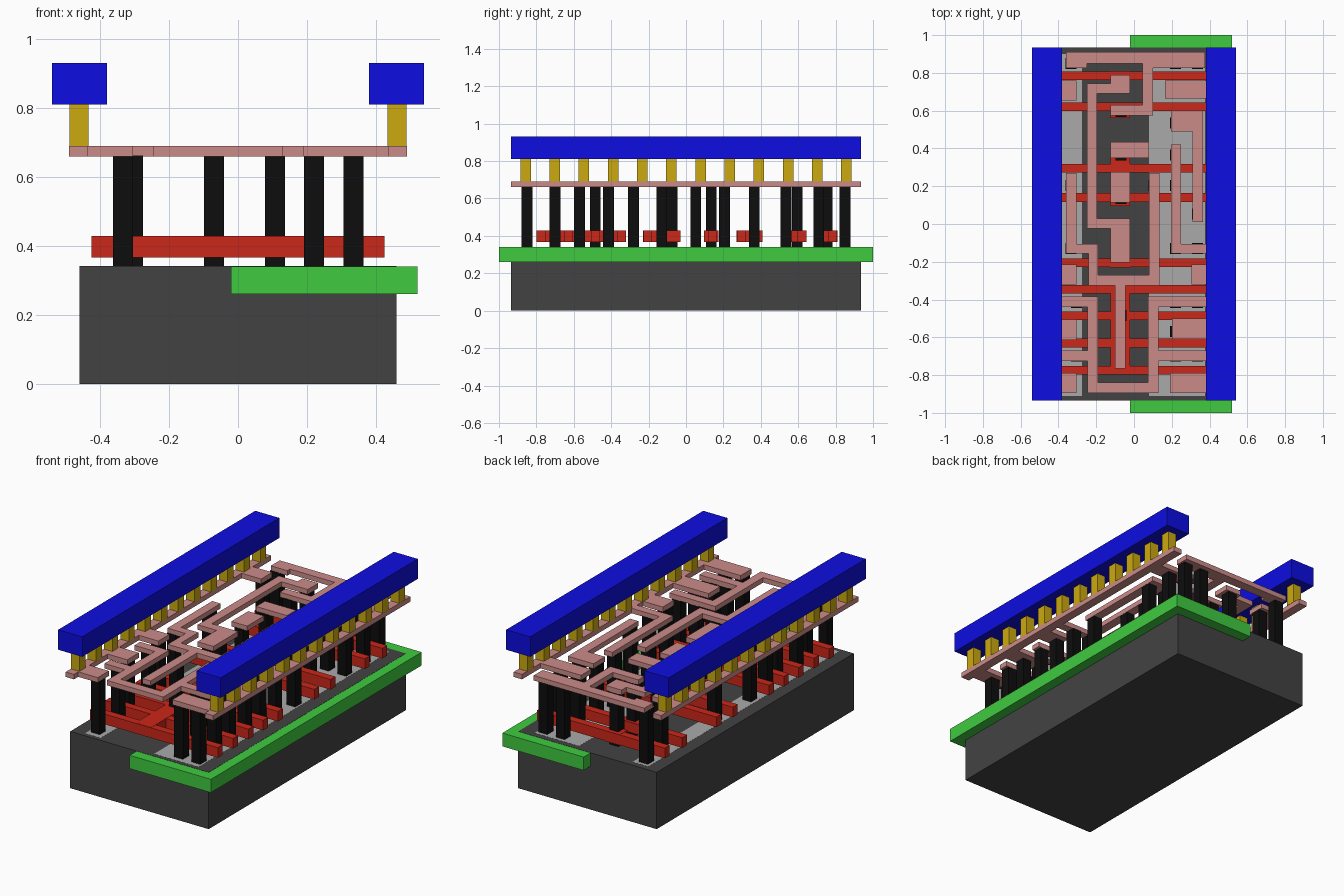
import bpy, bmesh
from mathutils import Matrix, Vector


def boxes(name, items, color):
    """One object made of boxes given as (x0, x1, y0, y1, z0, z1)."""
    bm = bmesh.new()
    for x0, x1, y0, y1, z0, z1 in items:
        m = Matrix.Translation(((x0 + x1) / 2, (y0 + y1) / 2, (z0 + z1) / 2))
        m = m @ Matrix.Diagonal(Vector((x1 - x0, y1 - y0, z1 - z0, 1)))
        bmesh.ops.create_cube(bm, size=1, matrix=m)
    me = bpy.data.meshes.new(name)
    bm.to_mesh(me)
    bm.free()
    ob = bpy.data.objects.new(name, me)
    bpy.context.collection.objects.link(ob)
    mat = bpy.data.materials.get(color[0]) or bpy.data.materials.new(color[0])
    mat.diffuse_color = (*color[1], 1)
    me.materials.append(mat)


def layer(rects, z0, z1):
    return [(*r, z0, z1) for r in rects]


def pillars(points, size, z0, z1):
    h = size / 2
    return [(x - h, x + h, y - h, y + h, z0, z1) for x, y in points]


DARK = ("dark_grey", (0.055, 0.055, 0.055))
LIGHT = ("light_grey", (0.4, 0.4, 0.4))
GREEN = ("green", (0.05, 0.6, 0.05))
BLACK = ("black", (0.004, 0.004, 0.004))
RED = ("red", (0.6, 0.02, 0.01))
PINK = ("pink", (0.6, 0.26, 0.25))
YELLOW = ("yellow", (0.6, 0.4, 0.005))
BLUE = ("blue", (0.004, 0.004, 0.75))

# Substrate block and the well let into its right half
boxes("substrate", [(-0.46, 0.46, -0.935, 0.935, 0, 0.341)], DARK)
boxes("well", [(-0.02, 0.52, -1, 1, 0.26, 0.34)], GREEN)

# Gate bars across the cell, with widened tabs in the middle
gates = [-0.775, -0.63, -0.485, -0.345, -0.205, 0.14, 0.295, 0.62, 0.785]
boxes("gate_bars", layer([(-0.425, 0.425, y - 0.023, y + 0.023) for y in gates],
                         0.367, 0.428), RED)
tabs = [(-0.795, -0.322), (-0.23, -0.03), (0.095, 0.175), (0.27, 0.41),
        (0.56, 0.64), (0.735, 0.81)]
boxes("gate_tabs", layer([(-0.125, -0.02, a, b) for a, b in tabs], 0.366, 0.429), RED)

# Contact pillars: left column, right columns, and those over the gate tabs
left = [(-0.333, y) for y in (-0.85, -0.57, -0.28, -0.13, 0.205, 0.71, 0.85)]
left += [(-0.305, y) for y in (-0.7, -0.415)]
right = [(0.335, y) for y in (-0.85, -0.7, -0.57, -0.415, -0.28, -0.13,
                              0.052, 0.535, 0.71, 0.85)]
right += [(0.22, y) for y in (-0.85, -0.7, -0.57, -0.415, -0.13, 0.205,
                              0.365, 0.535, 0.71, 0.85)]
right += [(0.107, 0.205)]
middle = [(-0.07, y) for y in (-0.485, -0.075, 0.135, 0.365, 0.595, 0.755)]
boxes("contact_pillars", pillars(left + right + middle, 0.058, 0.34, 0.662), BLACK)

# Wiring layer: side rails, rail stubs and signal tracks
rails = [(-0.49, -0.435, -0.935, 0.935), (0.435, 0.49, -0.935, 0.935)]
stubs = [(-0.44, -0.305, a, b) for a, b in
         ((0.655, 0.76), (-0.32, -0.215), (-0.615, -0.505), (-0.895, -0.79))]
stubs += [(x, 0.44, a, b) for x, a, b in
          ((0.165, 0.665, 0.76), (0.195, -0.155, -0.105), (0.305, -0.32, -0.215),
           (0.2, -0.61, -0.5), (0.19, -0.895, -0.79))]
tracks = [
    # upper tracks
    (-0.36, 0.375, 0.85, 0.91), (-0.36, -0.25, 0.825, 0.85), (0.045, 0.375, 0.825, 0.85),
    (0.045, 0.1, 0.575, 0.825), (-0.125, 0.045, 0.575, 0.63),
    (-0.125, -0.02, 0.69, 0.79), (-0.25, -0.125, 0.69, 0.745), (-0.25, -0.195, 0.03, 0.69),
    (-0.25, -0.02, -0.025, 0.03), (-0.125, -0.02, -0.205, -0.025),
    # right loop and middle pads
    (0.195, 0.31, 0.49, 0.6), (0.31, 0.365, 0.01, 0.6), (0.195, 0.25, -0.105, 0.42),
    (-0.125, 0.08, 0.35, 0.435), (-0.125, -0.02, 0.115, 0.275),
    # central tree
    (-0.36, -0.305, -0.105, 0.27), (-0.36, -0.19, -0.155, -0.105),
    (-0.24, -0.19, -0.27, -0.155), (-0.24, 0.135, -0.325, -0.27),
    (0.08, 0.135, -0.27, 0.27), (-0.1, -0.045, -0.765, -0.325),
    # lower output track
    (-0.38, -0.245, -0.44, -0.385), (-0.38, -0.245, -0.725, -0.67),
    (-0.245, -0.19, -0.895, -0.385), (-0.19, 0.075, -0.895, -0.84),
    (0.075, 0.13, -0.895, -0.385), (0.13, 0.38, -0.44, -0.385), (0.13, 0.38, -0.725, -0.67)]
boxes("wiring_rails", layer(rails, 0.66, 0.69), PINK)
boxes("wiring_stubs", layer(stubs, 0.66, 0.69), PINK)
boxes("wiring_tracks", layer(tracks, 0.66, 0.69), PINK)

# Power beams on their rows of vias
for side, s in (("left", -1), ("right", 1)):
    vias = [(s * 0.461, -0.858 + 0.156 * i) for i in range(12)]
    boxes(side + "_vias", pillars(vias, 0.056, 0.69, 0.81), YELLOW)
    boxes(side + "_power_beam",
          layer([(s * 0.46 - 0.08, s * 0.46 + 0.08, -0.935, 0.935)], 0.81, 0.93), BLUE)

# Diffusion strips on the substrate surface, left and right
boxes("diffusion_strips", layer([(-0.38, -0.275, -0.91, 0.9), (0.08, 0.375, -0.91, 0.9)],
                                0.32, 0.3415), LIGHT)
